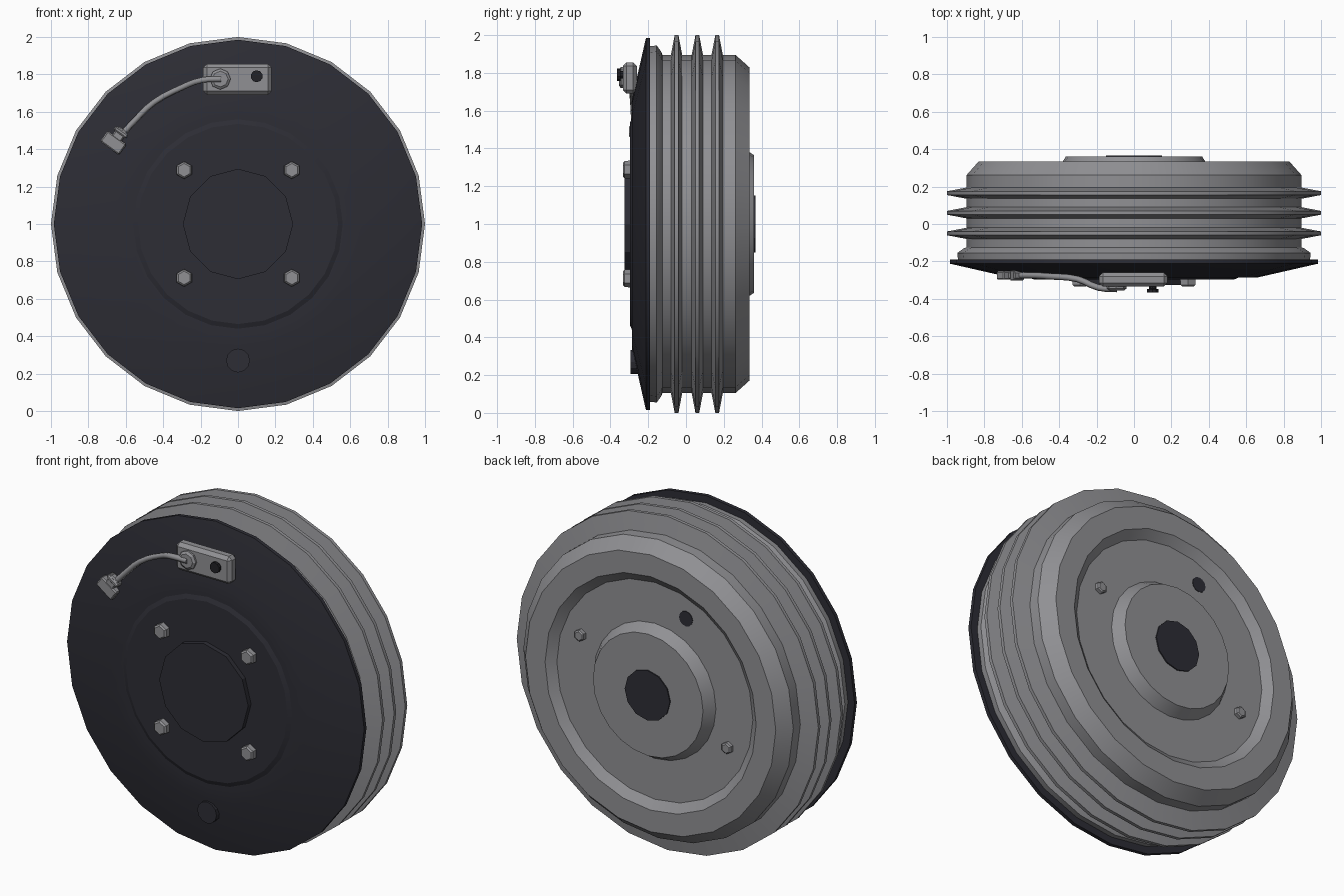
import bpy, bmesh, math
from mathutils import Matrix, Vector

cube = bpy.data.objects.get("Cube")
if cube:
    bpy.data.objects.remove(cube)


def material(name, rgb):
    m = bpy.data.materials.new(name)
    m.use_nodes = True
    m.diffuse_color = (*rgb, 1)
    m.node_tree.nodes["Principled BSDF"].inputs["Base Color"].default_value = (*rgb, 1)
    return m


grey = material("grey metal", (0.28, 0.28, 0.295))
black = material("black paint", (0.026, 0.026, 0.035))
rubber = material("dark rubber", (0.015, 0.015, 0.019))


def finish(name, bm, mat):
    bmesh.ops.recalc_face_normals(bm, faces=bm.faces)
    mesh = bpy.data.meshes.new(name)
    bm.to_mesh(mesh)
    bm.free()
    mesh.materials.append(mat)
    ob = bpy.data.objects.new(name, mesh)
    bpy.context.collection.objects.link(ob)
    bpy.ops.object.select_all(action="DESELECT")
    ob.select_set(True)
    bpy.context.view_layer.objects.active = ob
    bpy.ops.object.shade_smooth_by_angle(angle=math.radians(22))
    return ob


def lathe(name, profile, sides, mat, x=0, z=1):
    """Spin (radius, y) points about the y axis and cap both ends."""
    bm = bmesh.new()
    rings = []
    for r, y in profile:
        angles = [math.tau * i / sides for i in range(sides)]
        rings.append([bm.verts.new((x + r * math.sin(a), y, z + r * math.cos(a))) for a in angles])
    for a, b in zip(rings, rings[1:]):
        for i in range(sides):
            j = (i + 1) % sides
            bm.faces.new((a[i], a[j], b[j], b[i]))
    bm.faces.new(rings[0])
    bm.faces.new(rings[-1])
    return finish(name, bm, mat)


def box(name, centre, size, mat, bevel, turn=0):
    bm = bmesh.new()
    bmesh.ops.create_cube(bm, size=1)
    bmesh.ops.scale(bm, vec=size, verts=bm.verts)
    bmesh.ops.bevel(bm, geom=bm.edges[:], offset=bevel, segments=1, affect="EDGES")
    bm.transform(Matrix.Translation(centre) @ Matrix.Rotation(turn, 4, "Y"))
    return finish(name, bm, mat)


# Finned drum with a recessed back face and a tapered centre boss
profile = [(0.94, -0.2), (0.945, -0.155), (0.91, -0.13), (0.895, -0.125)]
for y in (-0.05, 0.06, 0.165):
    profile += [(0.895, y - 0.03), (1.0, y - 0.01), (1.0, y + 0.01), (0.895, y + 0.03)]
profile += [(0.895, 0.262), (0.83, 0.335), (0.70, 0.335), (0.65, 0.295),
            (0.405, 0.295), (0.365, 0.36)]
lathe("drum", profile, 24, grey)

# Back details: hub cap, adjuster hole, two small bolts
lathe("rear_hub_cap", [(0.15, 0.35), (0.15, 0.367)], 12, black)
around = math.radians(23)
lathe("adjuster_hole", [(0.045, 0.29), (0.045, 0.298)], 12, black,
      -0.53 * math.sin(around), 1 + 0.53 * math.cos(around))
for side, sign in (("left", 1), ("right", -1)):
    lathe("rear_bolt_" + side, [(0.035, 0.29), (0.035, 0.315), (0.026, 0.322)], 6, grey,
          sign * 0.53 * math.cos(around), 1 + sign * 0.53 * math.sin(around))

# Dished backing plate with a raised centre step
lathe("backing_plate", [(0.985, -0.19), (0.985, -0.212), (0.66, -0.286),
                        (0.56, -0.286), (0.535, -0.297)], 24, black)
lathe("front_hub", [(0.295, -0.28), (0.295, -0.325)], 12, black)
lathe("inspection_plug", [(0.064, -0.24), (0.064, -0.295)], 12, black, 0, 0.27)

# Four mounting bolts
for sx in (-1, 1):
    for sz in (-1, 1):
        lathe(f"front_bolt_{'left' if sx > 0 else 'right'}_{'top' if sz > 0 else 'bottom'}",
              [(0.048, -0.28), (0.046, -0.325), (0.036, -0.334)], 6, grey,
              sx * 0.288, 1 + sz * 0.288)

# Wheel cylinder block, bleed nipple and pipe fitting
box("cylinder_block", (-0.003, -0.297, 1.773), (0.366, 0.075, 0.166), grey, 0.02)
lathe("bleed_nipple", [(0.02, -0.32), (0.02, -0.346), (0.032, -0.348), (0.032, -0.366)],
      10, rubber, 0.1, 1.79)
lathe("pipe_fitting", [(0.056, -0.32), (0.056, -0.345), (0.042, -0.355)], 8, grey, -0.095, 1.775)

# Hydraulic pipe
path = [(-0.09, -0.348, 1.775), (-0.19, -0.34, 1.77), (-0.3, -0.295, 1.73),
        (-0.45, -0.28, 1.65), (-0.55, -0.275, 1.555), (-0.62, -0.275, 1.48)]
curve = bpy.data.curves.new("brake_pipe", "CURVE")
curve.dimensions = "3D"
curve.bevel_depth = 0.017
curve.bevel_resolution = 1
curve.resolution_u = 3
curve.use_fill_caps = True
spline = curve.splines.new("BEZIER")
spline.bezier_points.add(len(path) - 1)
for point, co in zip(spline.bezier_points, path):
    point.co = co
    point.handle_left_type = point.handle_right_type = "AUTO"
curve.materials.append(grey)
pipe = bpy.data.objects.new("brake_pipe", curve)
bpy.context.collection.objects.link(pipe)

# Pipe end connector: stepped blocks turned along the pipe
turn = math.radians(36)
along = Vector((math.sin(turn), 0, math.cos(turn)))
end = Vector((-0.655, -0.275, 1.45))
for name, shift, size in (("connector_body", -0.02, (0.125, 0.045, 0.07)),
                          ("connector_neck", 0.03, (0.06, 0.04, 0.08)),
                          ("connector_collar", 0.05, (0.085, 0.055, 0.025))):
    box(name, end + along * shift, size, grey, 0.007, turn)
